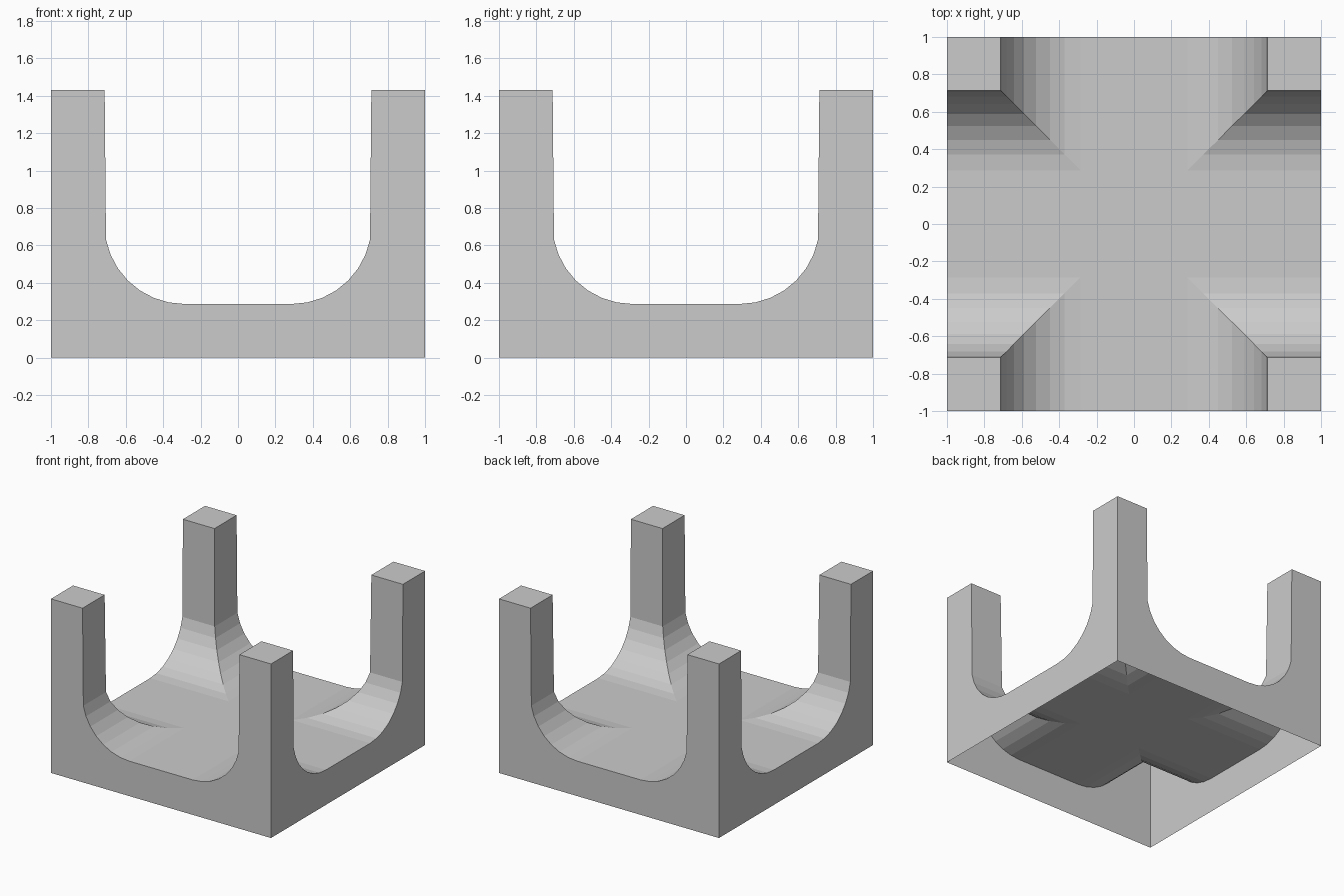
import bpy, bmesh
from math import sin, cos, radians
from mathutils import Matrix

if "Cube" in bpy.data.objects:
    bpy.data.objects.remove(bpy.data.objects["Cube"])

FLAT, RADIUS, FLOOR, TOP, POST = 0.287, 0.427, 0.287, 1.43, 0.713

# Half of the U profile: flat floor, rounded fillet, nearly vertical post side
half = [(FLAT + RADIUS * sin(radians(11.25 * i)),
         FLOOR + RADIUS * (1 - cos(radians(11.25 * i)))) for i in range(8)]
half.append((POST, TOP))
profile = [(-t, z) for t, z in reversed(half)] + half

bm = bmesh.new()


def face(points, turn):
    bm.faces.new([bm.verts.new(turn @ p) for p in
                  (Matrix.Translation(q).translation for q in points)])


for k in range(4):
    turn = Matrix.Rotation(radians(90 * k), 3, 'Z')
    # Curved channel running from the diagonal creases out to this side
    for (a, za), (b, zb) in zip(profile, profile[1:]):
        face([(abs(a), a, za), (1, a, za), (1, b, zb), (abs(b), b, zb)], turn)
    # Outer wall with the U cut-out
    face([(1, -1, 0), (1, 1, 0), (1, 1, TOP)]
         + [(1, t, z) for t, z in reversed(profile)] + [(1, -1, TOP)], turn)
    # Square post top
    face([(POST, POST, TOP), (1, POST, TOP), (1, 1, TOP), (POST, 1, TOP)], turn)

# Flat centre of the floor
face([(-FLAT, -FLAT, FLOOR), (FLAT, -FLAT, FLOOR),
      (FLAT, FLAT, FLOOR), (-FLAT, FLAT, FLOOR)], Matrix.Identity(3))

# Weld into one shell, open underneath
bmesh.ops.remove_doubles(bm, verts=bm.verts, dist=1e-4)
mesh = bpy.data.meshes.new("four_post_base")
bm.to_mesh(mesh)
bm.free()
bpy.context.collection.objects.link(bpy.data.objects.new("four_post_base", mesh))
